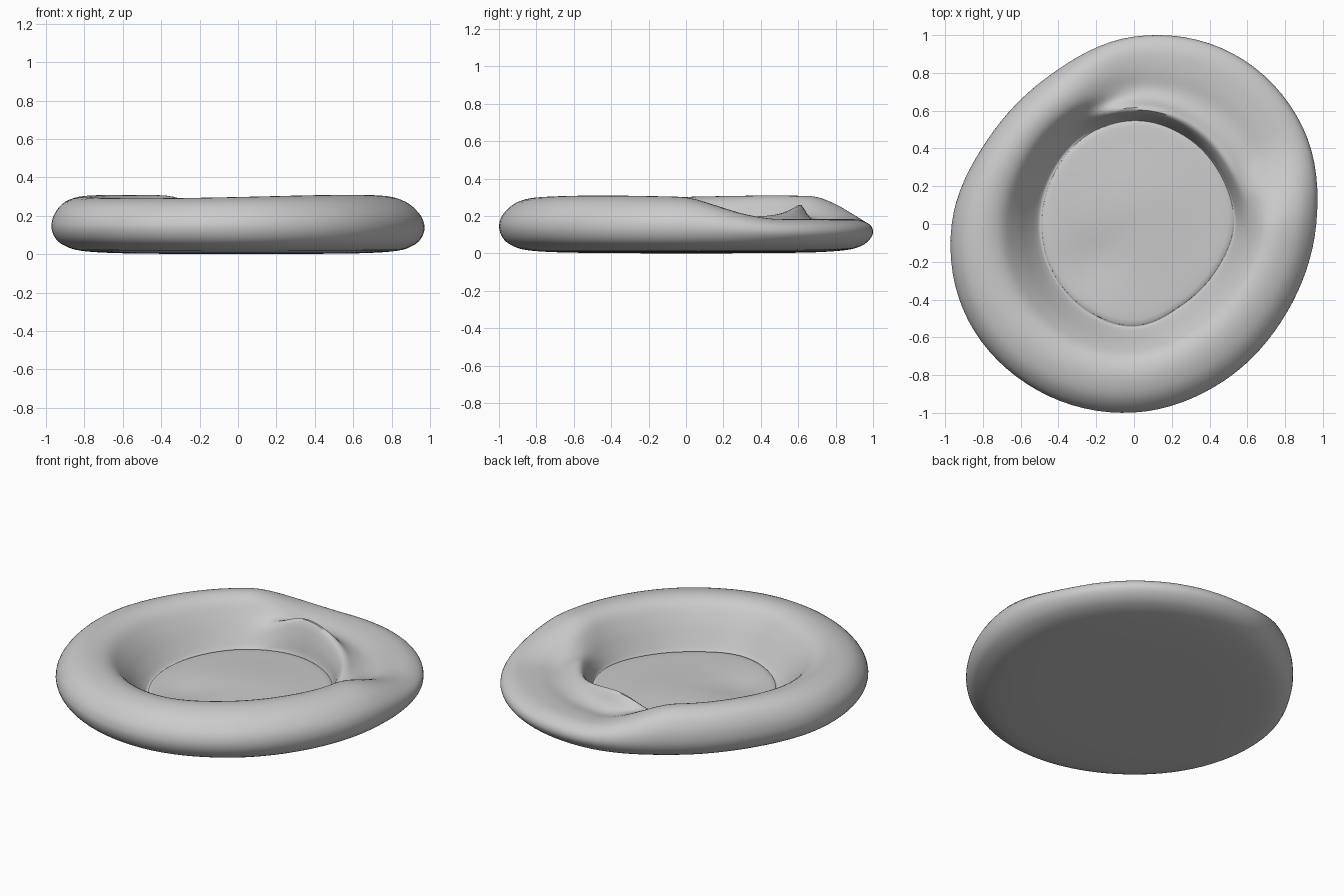
import bpy, bmesh, math

cube = bpy.data.objects.get("Cube")
if cube:
    bpy.data.objects.remove(cube, do_unlink=True)

# Outer edge and floor edge radii, one per 30 degrees from +x
OUTER = [.965, 1.03, 1.043, .992, .904, .895, .965, 1.015, 1.018, .998, .957, .935]
FLOOR = [.53, .53, .54, .55, .53, .50, .49, .50, .52, .54, .50, .50]

# Section from underside to floor: u (-1 centre, 0 floor edge, 1 outer edge),
# height of the full rim, height at the low entrance
SECTION = [
    (-.98, .0, .0), (-.3, .002, .002), (.3, .006, .006), (.68, .018, .018),
    (.86, .045, .04), (.96, .085, .075), (1, .145, .115), (.96, .215, .155),
    (.82, .28, .182), (.6, .308, .18), (.4, .285, .165), (.25, .205, .178),
    (.12, .11, .195), (.04, .055, .13), (.0, .045, .055), (-.06, .058, .058),
    (-.5, .06, .06), (-.98, .055, .055),
]
WIDEST = 6
SEGMENTS, STEPS = 96, 4


def spline(a, b, c, d, t):
    """Smooth curve from b to c."""
    return b + .5 * t * (c - a + t * (2*a - 5*b + 4*c - d + t * (3*(b - c) + d - a)))


def around(values, angle):
    """Smooth periodic lookup by angle."""
    n = len(values)
    f = angle / math.tau * n
    i = int(f)
    return spline(*(values[(i + k) % n] for k in (-1, 0, 1, 2)), f - i)


def section_points():
    """Refine the section into a smooth list of points."""
    last = len(SECTION) - 1
    points = []
    for i in range(last):
        four = [SECTION[min(max(i + k, 0), last)] for k in (-1, 0, 1, 2)]
        for s in range(STEPS):
            points.append(tuple(spline(*col, s / STEPS) for col in zip(*four)))
    return points + [SECTION[-1]]


def entrance(angle):
    """1 in the low entrance at the back left, fading gently to 0."""
    off = abs(math.degrees(angle) - 59)
    off = min(off, 360 - off)
    t = min(max((62 - off) / 36, 0), 1)
    return t * t * (3 - 2 * t)


def bump(x, y, cx, cy, size):
    return math.exp(-((x - cx)**2 + (y - cy)**2) / size**2)


# Round cushion bed: one closed skin swept around the centre
bm = bmesh.new()
points = section_points()
rings = []
for k, (u, high, low) in enumerate(points):
    upper_side = k > WIDEST * STEPS
    ring = []
    for j in range(SEGMENTS):
        a = math.tau * j / SEGMENTS
        inner, outer = around(FLOOR, a), around(OUTER, a)
        w = entrance(a)
        v, full, lip = u, high, 0
        if upper_side and 0 < u < 1:
            # Inner wall is gentle at the back right, steep at the front left
            v += .25 * u * (1 - u) * (1 - w) * math.cos(a - math.radians(155))
            # Rim is a little uneven in height
            full *= .975 + .03 * math.cos(2 * (a - math.radians(142)))
            # Back rim runs on as a raised inner lip beside the entrance
            lip = .065 * math.exp(-((a - math.radians(86)) / .45)**2 - ((u - .13) / .1)**2)
        r = inner + (outer - inner) * v if v > 0 else inner * (1 + v)
        z = max(full + (low - full) * w + lip, 0)
        x, y = r * math.cos(a), r * math.sin(a)
        if upper_side and u < .02:
            # Soft dents and a fold in the floor
            z += .02 * bump(x, y, .02, .1, .25) - .02 * bump(x, y, -.22, -.2, .16)
        ring.append(bm.verts.new((x, y, z)))
    rings.append(ring)

for lower, upper in zip(rings, rings[1:]):
    for j in range(SEGMENTS):
        n = (j + 1) % SEGMENTS
        bm.faces.new((lower[j], lower[n], upper[n], upper[j]))
bm.faces.new(rings[0])
bm.faces.new(rings[-1])
bmesh.ops.recalc_face_normals(bm, faces=bm.faces)

mesh = bpy.data.meshes.new("cushion_bed")
bm.to_mesh(mesh)
bm.free()
bed = bpy.data.objects.new("cushion_bed", mesh)
bpy.context.collection.objects.link(bed)

# Plain grey fabric
grey = bpy.data.materials.new("light_grey_fabric")
grey.use_nodes = True
colour = (.6, .6, .6, 1)
grey.diffuse_color = colour
grey.node_tree.nodes["Principled BSDF"].inputs["Base Color"].default_value = colour
mesh.materials.append(grey)

bpy.ops.object.select_all(action='DESELECT')
bed.select_set(True)
bpy.context.view_layer.objects.active = bed
bpy.ops.object.shade_smooth_by_angle(angle=math.radians(50))
